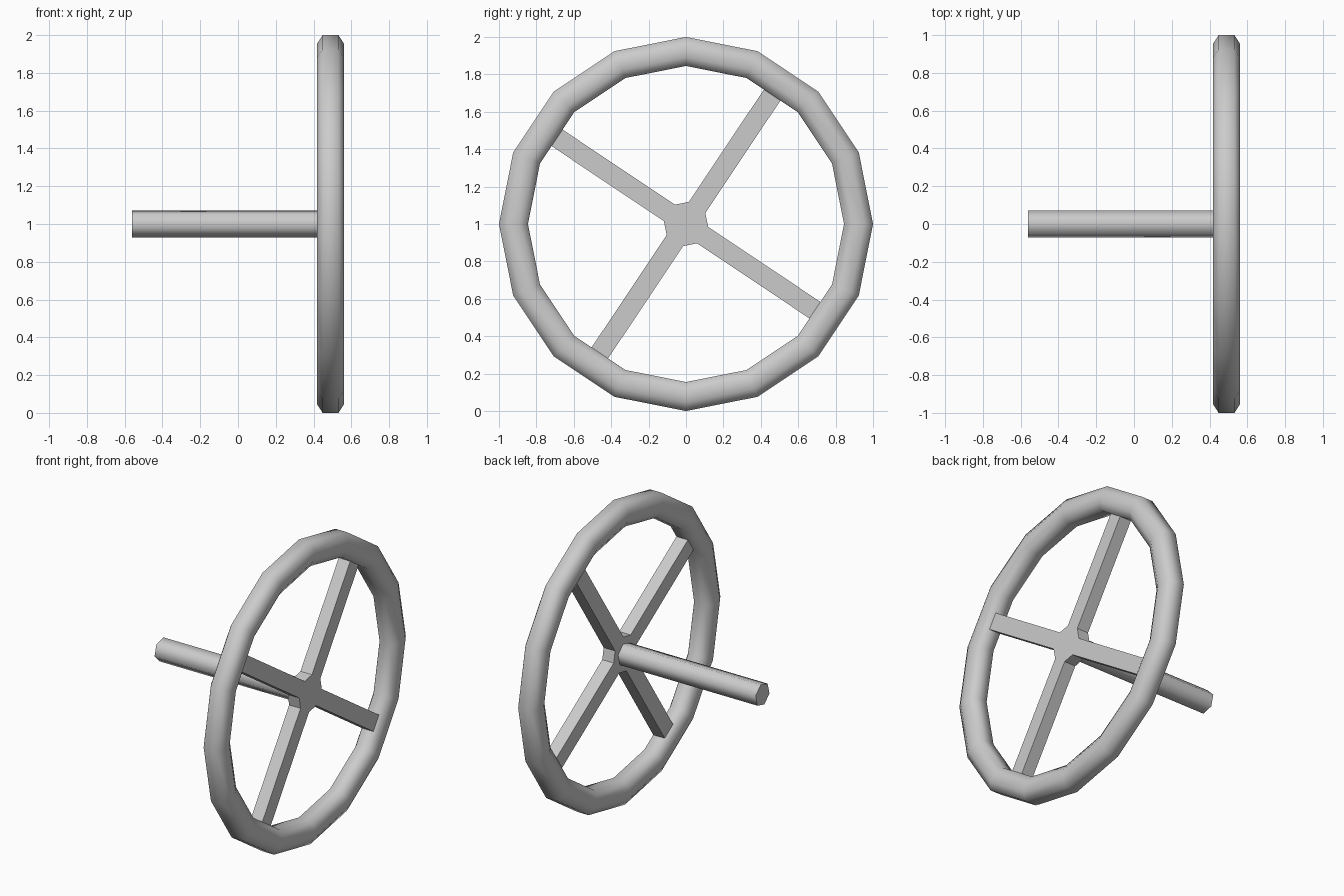
import bpy, bmesh
from math import sin, cos, pi, radians

if "Cube" in bpy.data.objects:
    bpy.data.objects.remove(bpy.data.objects["Cube"])

CZ = 1.0        # wheel axis height
RIM_X = 0.49    # mid-plane of the wheel


def finish(bm, name, smooth_angle=None):
    bmesh.ops.recalc_face_normals(bm, faces=bm.faces)
    me = bpy.data.meshes.new(name)
    bm.to_mesh(me)
    bm.free()
    ob = bpy.data.objects.new(name, me)
    bpy.context.collection.objects.link(ob)
    if smooth_angle:
        bpy.ops.object.select_all(action='DESELECT')
        ob.select_set(True)
        bpy.context.view_layer.objects.active = ob
        bpy.ops.object.shade_smooth_by_angle(angle=radians(smooth_angle))
    return ob


def prism(name, outline, x0, x1, smooth_angle=None):
    """Extrude a y/z outline (relative to the axis) along x."""
    bm = bmesh.new()
    face = bm.faces.new([bm.verts.new((x0, y, CZ + z)) for y, z in outline])
    ext = bmesh.ops.extrude_face_region(bm, geom=[face], use_keep_orig=True)
    verts = [g for g in ext['geom'] if isinstance(g, bmesh.types.BMVert)]
    bmesh.ops.translate(bm, verts=verts, vec=(x1 - x0, 0, 0))
    return finish(bm, name, smooth_angle)


# Rim: eight-sided section swept through sixteen segments
section = [(0.042, 1.0), (0.072, 0.953), (0.072, 0.892), (0.042, 0.845),
           (-0.042, 0.845), (-0.072, 0.892), (-0.072, 0.953), (-0.042, 1.0)]
SEG = 16
bm = bmesh.new()
rings = []
for i in range(SEG):
    a = 2 * pi * i / SEG
    rings.append([bm.verts.new((RIM_X + x, r * cos(a), CZ + r * sin(a)))
                  for x, r in section])
for i in range(SEG):
    p, q = rings[i], rings[(i + 1) % SEG]
    for j in range(len(section)):
        k = (j + 1) % len(section)
        bm.faces.new((p[j], p[k], q[k], q[j]))
finish(bm, "wheel_rim", 65)

# Spokes and hub: one cross-shaped plate with chamfered inner corners
HALF_W = 0.053
outline = []
for i in range(4):
    a = radians(56.25 + 90 * i)
    for r, w in ((0.107, -HALF_W), (0.855, -HALF_W),
                 (0.855, HALF_W), (0.107, HALF_W)):
        outline.append((r * cos(a) - w * sin(a), r * sin(a) + w * cos(a)))
prism("spokes_and_hub", outline, RIM_X - 0.042, RIM_X + 0.042)

# Shaft: six-sided rod running back from the hub
shaft = [(0.075 * cos(radians(15 + 60 * i)), 0.075 * sin(radians(15 + 60 * i)))
         for i in range(6)]
prism("shaft", shaft, -0.562, RIM_X - 0.04, 65)
